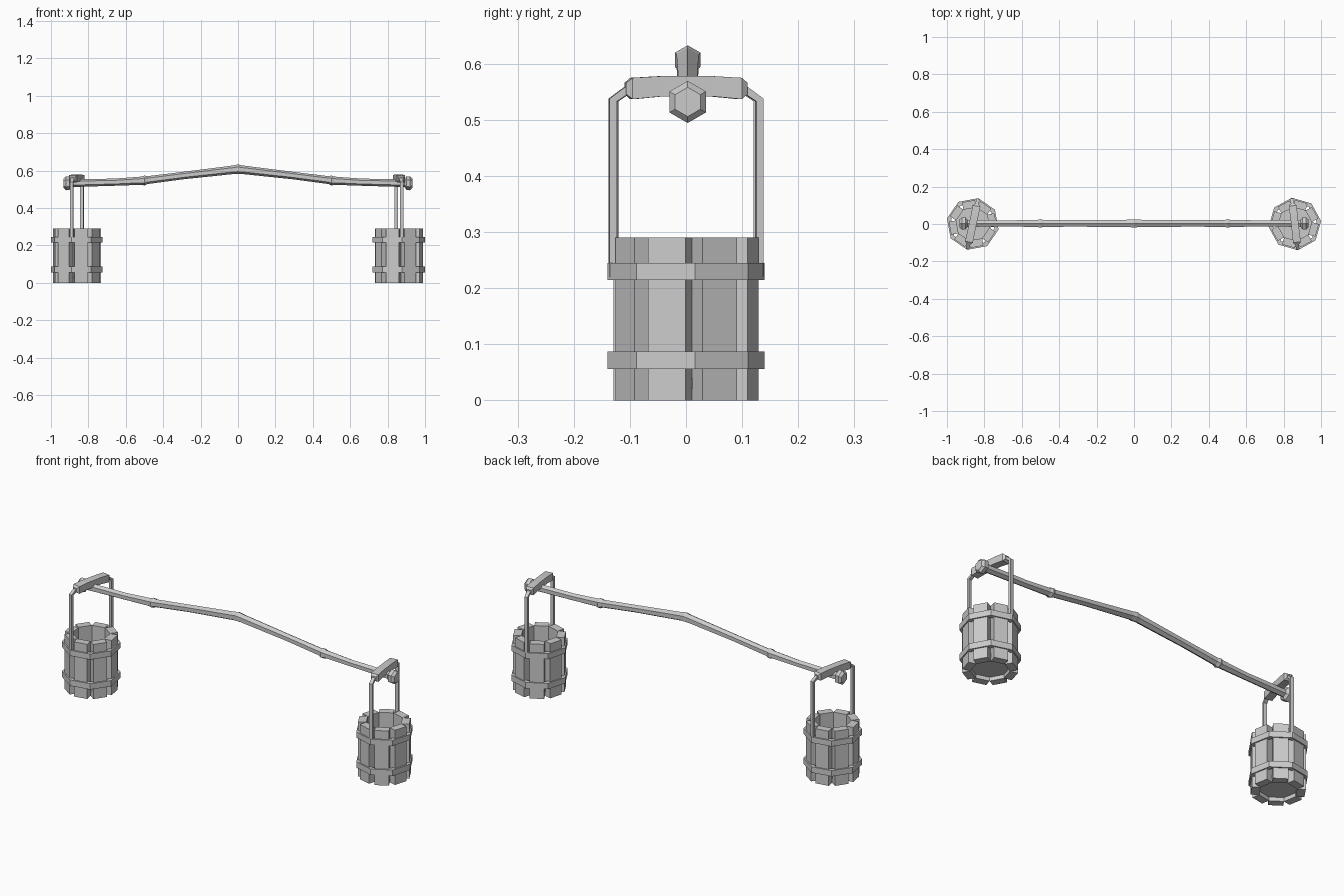
import bpy, bmesh
from math import sin, cos, pi, radians
from mathutils import Matrix, Vector

if "Cube" in bpy.data.objects:
    bpy.data.objects.remove(bpy.data.objects["Cube"])


def add_object(name, bm, matrix=None):
    bmesh.ops.recalc_face_normals(bm, faces=bm.faces)
    me = bpy.data.meshes.new(name)
    bm.to_mesh(me)
    bm.free()
    ob = bpy.data.objects.new(name, me)
    bpy.context.collection.objects.link(ob)
    if matrix:
        ob.matrix_world = matrix
    return ob


def loft(bm, rings, closed=False):
    """Skin a list of equal-length point rings; cap the ends unless closed."""
    vs = [[bm.verts.new(p) for p in r] for r in rings]
    n = len(vs[0])
    pairs = list(zip(vs, vs[1:]))
    if closed:
        pairs.append((vs[-1], vs[0]))
    for a, b in pairs:
        for i in range(n):
            j = (i + 1) % n
            bm.faces.new((a[i], a[j], b[j], b[i]))
    if not closed:
        bm.faces.new(vs[0])
        bm.faces.new(vs[-1])


def octagon(r, z):
    return [(r * cos(i * pi / 4), r * sin(i * pi / 4), z) for i in range(8)]


# Carrying pole: hexagonal sections (x, z, radius), mirrored about the middle
half = [(0.02, 0.605, 0.023), (0.29, 0.574, 0.020), (0.485, 0.549, 0.021),
        (0.50, 0.547, 0.027), (0.515, 0.546, 0.022), (0.66, 0.538, 0.019),
        (0.89, 0.533, 0.021), (0.90, 0.533, 0.036), (0.92, 0.532, 0.0375),
        (0.932, 0.532, 0.026)]
stations = [(-x, z, r) for x, z, r in reversed(half)] + [(0, 0.607, 0.026)] + half
bm = bmesh.new()
loft(bm, [[(x, 0.003 + r * sin(i * pi / 3), z + r * cos(i * pi / 3)) for i in range(6)]
          for x, z, r in stations])
add_object("carrying_pole", bm)


def bucket(side, cx, turn):
    m = Matrix.Translation((cx, 0, 0)) @ Matrix.Rotation(radians(turn), 4, 'Z')

    # Eight thick staves
    bm = bmesh.new()
    for i in range(8):
        rot = Matrix.Rotation((i + 0.5) * pi / 4, 4, 'Z')
        box = Matrix.Translation((0.104, 0, 0.145)) @ Matrix.Diagonal((0.04, 0.07, 0.29, 1))
        bmesh.ops.create_cube(bm, size=1, matrix=rot @ box)
    add_object(side + "_bucket_staves", bm, m)

    # Bucket floor
    bm = bmesh.new()
    loft(bm, [octagon(0.095, 0.02), octagon(0.095, 0.04)])
    add_object(side + "_bucket_floor", bm, m)

    # Octagonal hoops
    bm = bmesh.new()
    for z0, z1 in ((0.056, 0.087), (0.215, 0.245)):
        loft(bm, [octagon(0.141, z0), octagon(0.141, z1),
                  octagon(0.118, z1), octagon(0.118, z0)], closed=True)
    add_object(side + "_bucket_hoops", bm, m)

    # Handle posts, bent inward at the top
    bm = bmesh.new()
    outer = [(0.138, 0.22), (0.138, 0.538), (0.100, 0.566)]
    inner = [(0.125, 0.22), (0.125, 0.533), (0.095, 0.553)]
    for s in (-1, 1):
        loft(bm, [[(-0.009, s * o[0], o[1]), (0.009, s * o[0], o[1]),
                   (0.009, s * i[0], i[1]), (-0.009, s * i[0], i[1])]
                  for o, i in zip(outer, inner)])
    add_object(side + "_handle_posts", bm, m)

    # Grip bar: sections (y, half width, bottom, top) with chamfered ends
    bm = bmesh.new()
    ends = [(0.045, 0.020, 0.542, 0.578), (0.098, 0.021, 0.537, 0.575),
            (0.109, 0.013, 0.546, 0.566)]
    secs = [(-y, w, a, b) for y, w, a, b in reversed(ends)] + ends
    loft(bm, [[(-w, y, a), (w, y, a), (w, y, b), (-w, y, b)] for y, w, a, b in secs])
    add_object(side + "_handle_grip", bm, m)


bucket("left", -0.862, -12)
bucket("right", 0.860, 6.5)
